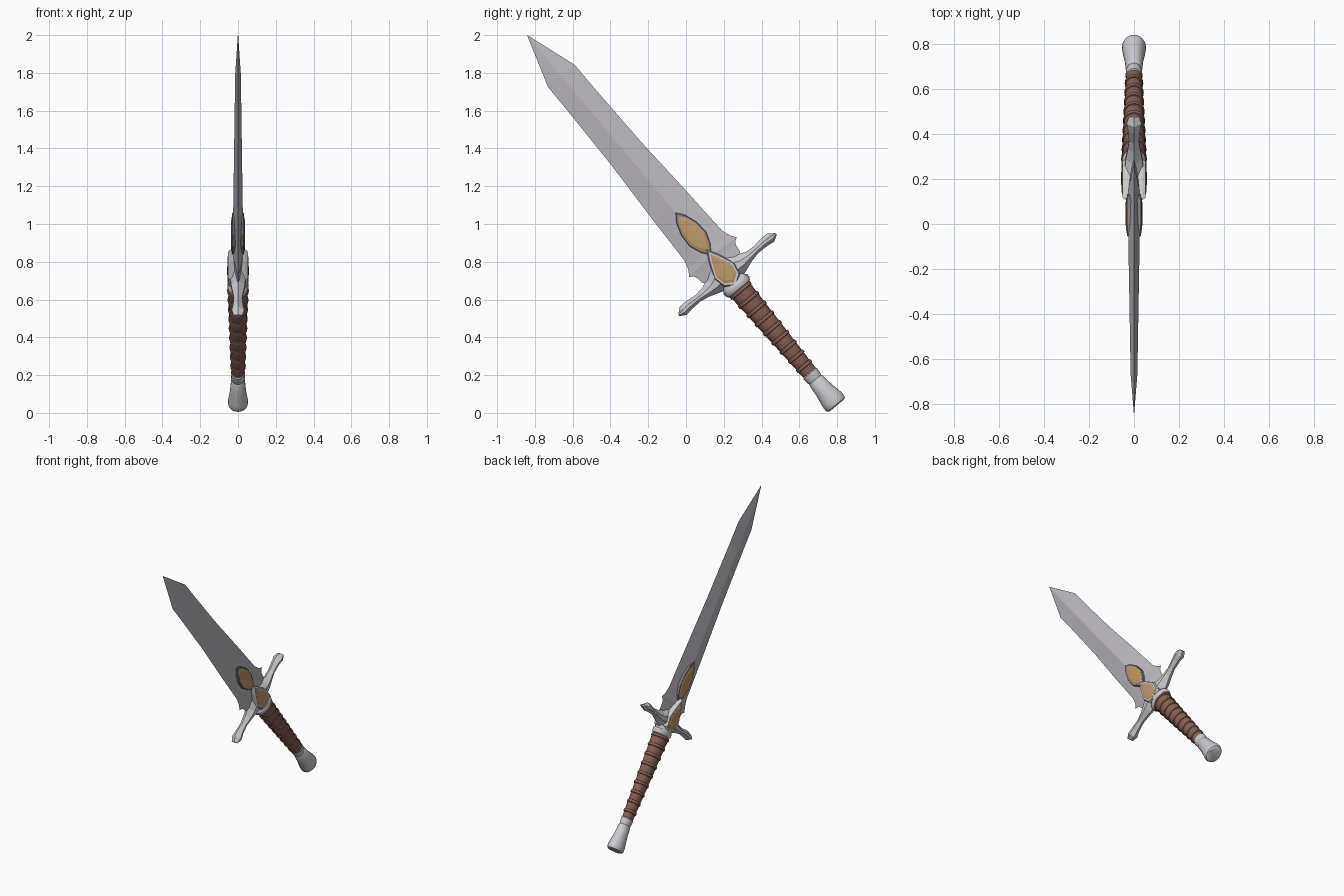
import bpy, bmesh, math
from mathutils import Matrix

if "Cube" in bpy.data.objects:
    bpy.data.objects.remove(bpy.data.objects["Cube"])

# Local frame: x = thickness, y = across the blade, z = along the dagger (pommel 0, tip 2.55)
PLACE = Matrix(((1, 0, 0, 0),
                (0, .767, -.6415, .795),
                (0, .6415, .767, .044),
                (0, 0, 0, 1)))


def material(name, rgb):
    m = bpy.data.materials.new(name)
    m.diffuse_color = (*rgb, 1)
    m.use_nodes = True
    m.node_tree.nodes["Principled BSDF"].inputs["Base Color"].default_value = m.diffuse_color
    return m


BLADE = material("blade steel", (.50, .48, .52))
STEEL = material("polished steel", (.60, .59, .62))
DARK = material("dark steel", (.22, .21, .22))
LEATHER = material("brown leather", (.24, .12, .095))
GOLD = material("gold", (.52, .32, .14))


def loft(name, rings, mat, smooth=False):
    """Skin a list of equal-length closed rings and cap both ends."""
    bm = bmesh.new()
    vs = [[bm.verts.new(p) for p in r] for r in rings]
    n = len(rings[0])
    for a, b in zip(vs, vs[1:]):
        for i in range(n):
            j = (i + 1) % n
            bm.faces.new((a[i], a[j], b[j], b[i]))
    bm.faces.new(vs[0])
    bm.faces.new(vs[-1])
    bmesh.ops.remove_doubles(bm, verts=bm.verts, dist=1e-5)
    bmesh.ops.recalc_face_normals(bm, faces=bm.faces)
    me = bpy.data.meshes.new(name)
    bm.to_mesh(me)
    bm.free()
    me.materials.append(mat)
    ob = bpy.data.objects.new(name, me)
    bpy.context.collection.objects.link(ob)
    ob.matrix_world = PLACE
    if smooth:
        bpy.ops.object.select_all(action='DESELECT')
        ob.select_set(True)
        bpy.context.view_layer.objects.active = ob
        bpy.ops.object.shade_smooth_by_angle(angle=math.radians(35))
    return ob


def lathe(name, profile, mat, squash=.83, sides=20):
    """Turned part with a slightly oval section; profile is (z, radius)."""
    rings = [[(r * squash * math.cos(a), r * math.sin(a), z)
              for a in (2 * math.pi * i / sides for i in range(sides))]
             for z, r in profile]
    return loft(name, rings, mat, True)


def leaf(name, half, centre, levels, mat):
    """Pointed plate mirrored in y; half is (y, z), levels is (x, scale)."""
    outline = half + [(-y, z) for y, z in reversed(half) if y > 0]
    levels = [(-x, k) for x, k in reversed(levels)] + levels
    rings = [[(x, y * k, centre + (z - centre) * k) for y, z in outline]
             for x, k in levels]
    return loft(name, rings, mat)


# Blade: diamond section, (edge z, half width, ridge z, half thickness)
blade = [(.88, .07, .88, .028), (.925, .105, .92, .028), (.95, .13, .95, .028),
         (.985, .134, .985, .028), (1.005, .143, 1.0, .028), (1.017, .164, 1.03, .028),
         (1.05, .142, 1.06, .027), (1.10, .127, 1.10, .027), (1.38, .117, 1.38, .025),
         (1.73, .1, 1.73, .021), (2.1, .093, 2.1, .017),
         (2.268, .092, 2.28, .015), (2.549, .001, 2.549, .001)]
loft("blade", [[(0, w, e), (x, 0, r), (0, -w, e), (-x, 0, r)] for e, w, r, x in blade], BLADE)

# Cross guard: hexagonal section swept sideways, (y, low z, high z, half thickness)
half_guard = [(0, .83, 1.06, .042), (.05, .835, .995, .042), (.10, .853, .948, .036),
              (.15, .87, .928, .028), (.20, .88, .922, .022), (.262, .878, .93, .026),
              (.302, .872, .929, .033), (.336, .892, .902, .022)]
guard = [(-y, a, b, x) for y, a, b, x in reversed(half_guard[1:])] + half_guard
loft("cross_guard",
     [[(0, y, a), (x, y, a * .7 + b * .3), (x, y, a * .4 + b * .6),
       (0, y, b), (-x, y, a * .4 + b * .6), (-x, y, a * .7 + b * .3)]
      for y, a, b, x in guard], STEEL)

# Blade ornament: dark rim, gold leaf and raised gold centre
upper = [(0, 1.325), (.03, 1.285), (.054, 1.215), (.058, 1.14), (.035, 1.08), (0, 1.03)]
leaf("blade_ornament_rim", upper, 1.16, [(.028, 1), (.031, .97)], DARK)
leaf("blade_ornament", upper, 1.16, [(.032, .86), (.036, .7), (.038, .25)], GOLD)

# Guard ornament: thick steel setting and faceted gold inlay
lower = [(0, 1.065), (.03, 1.01), (.066, .925), (.052, .86), (0, .825)]
leaf("guard_setting", lower, .92, [(.038, 1.04), (.052, .95)], STEEL)
leaf("guard_inlay", lower, .92, [(.0525, .8), (.056, .62), (.057, .2)], GOLD)

# Ferrule between guard and grip
lathe("ferrule", [(.795, .062), (.80, .074), (.815, .082), (.832, .082),
                  (.845, .07), (.87, .06)], STEEL, .68)

# Grip: tapered leather with raised wrap rings
grip = []
bands = 9
step = (.80 - .212) / bands
for i in range(bands):
    z = .212 + i * step
    r = .041 + .022 * i / bands
    grip += [(z, r), (z + step * .66, r + .003), (z + step * .70, r + .008),
             (z + step * .82, r + .009), (z + step * .95, r + .007), (z + step * .98, r + .002)]
lathe("grip", grip + [(.80, .06)], LEATHER)

# Pommel: collar, waist and flared butt
lathe("pommel", [(.222, .040), (.215, .046), (.18, .043), (.172, .040), (.162, .045),
                 (.10, .051), (.035, .063), (.012, .064), (.0, .060), (-.006, .050)], STEEL)
